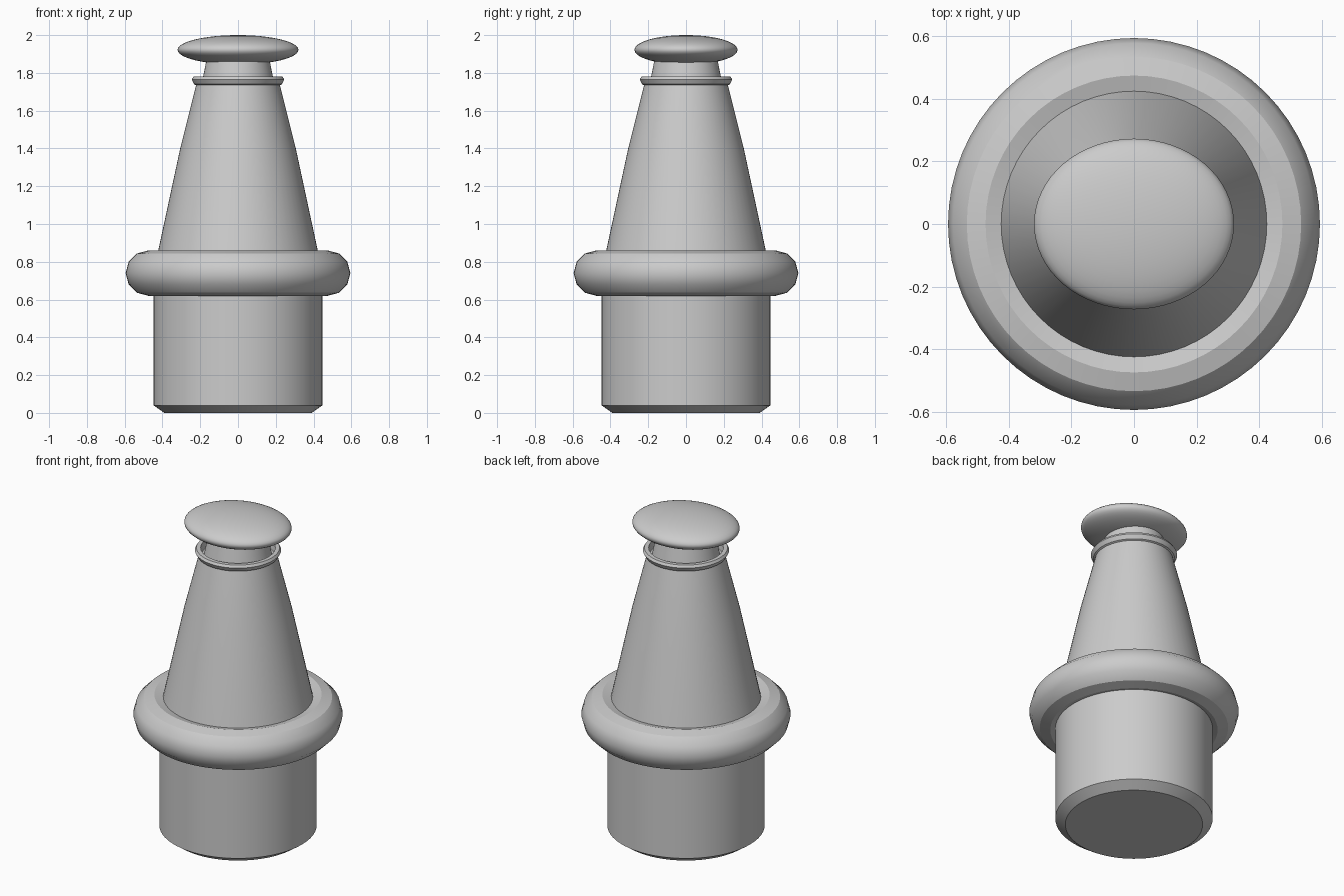
import bpy, bmesh, math

if "Cube" in bpy.data.objects:
    bpy.data.objects.remove(bpy.data.objects["Cube"])

SEG = 64


def finish(obj, angle=30):
    bpy.ops.object.select_all(action='DESELECT')
    obj.select_set(True)
    bpy.context.view_layer.objects.active = obj
    bpy.ops.object.shade_smooth_by_angle(angle=math.radians(angle))


def lathe(name, profile, closed=False):
    """Spin an (r, z) profile round the z axis; points at r = 0 merge into a pole."""
    bm = bmesh.new()
    verts = [bm.verts.new((r, 0, z)) for r, z in profile]
    edges = [bm.edges.new(p) for p in zip(verts, verts[1:])]
    if closed:
        edges.append(bm.edges.new((verts[-1], verts[0])))
    bmesh.ops.spin(bm, geom=verts + edges, cent=(0, 0, 0), axis=(0, 0, 1),
                   angle=math.tau, steps=SEG, use_duplicate=False)
    bmesh.ops.remove_doubles(bm, verts=bm.verts, dist=1e-5)
    bmesh.ops.recalc_face_normals(bm, faces=bm.faces)
    mesh = bpy.data.meshes.new(name)
    bm.to_mesh(mesh)
    bm.free()
    obj = bpy.data.objects.new(name, mesh)
    bpy.context.collection.objects.link(obj)
    finish(obj)
    return obj


# Cylindrical base with chamfered foot
lathe("base", [(0, 0), (0.39, 0), (0.447, 0.04), (0.447, 0.74), (0, 0.74)])

# Rounded collar
lathe("collar", [(0.475 + 0.12 * math.cos(math.tau * i / 12),
                  0.74 + 0.12 * math.sin(math.tau * i / 12)) for i in range(12)],
      closed=True)

# Tapered body, with a sharp lip and a recessed top
lathe("tapered_body", [(0, 0.74), (0.448, 0.74), (0.306, 1.4), (0.222, 1.735),
                       (0.232, 1.74), (0.245, 1.765), (0.236, 1.78),
                       (0.212, 1.78), (0.205, 1.735), (0, 1.735)])

# Short neck
lathe("neck", [(0, 1.70), (0.2, 1.70), (0.165, 1.88), (0, 1.88)])

# Oval cap, wider than deep
bpy.ops.mesh.primitive_uv_sphere_add(segments=SEG, ring_count=24, radius=1,
                                     location=(0, 0, 1.922))
cap = bpy.context.object
cap.name = "oval_cap"
cap.scale = (0.32, 0.273, 0.078)
bpy.ops.object.transform_apply(location=False, rotation=False, scale=True)
finish(cap, 60)
